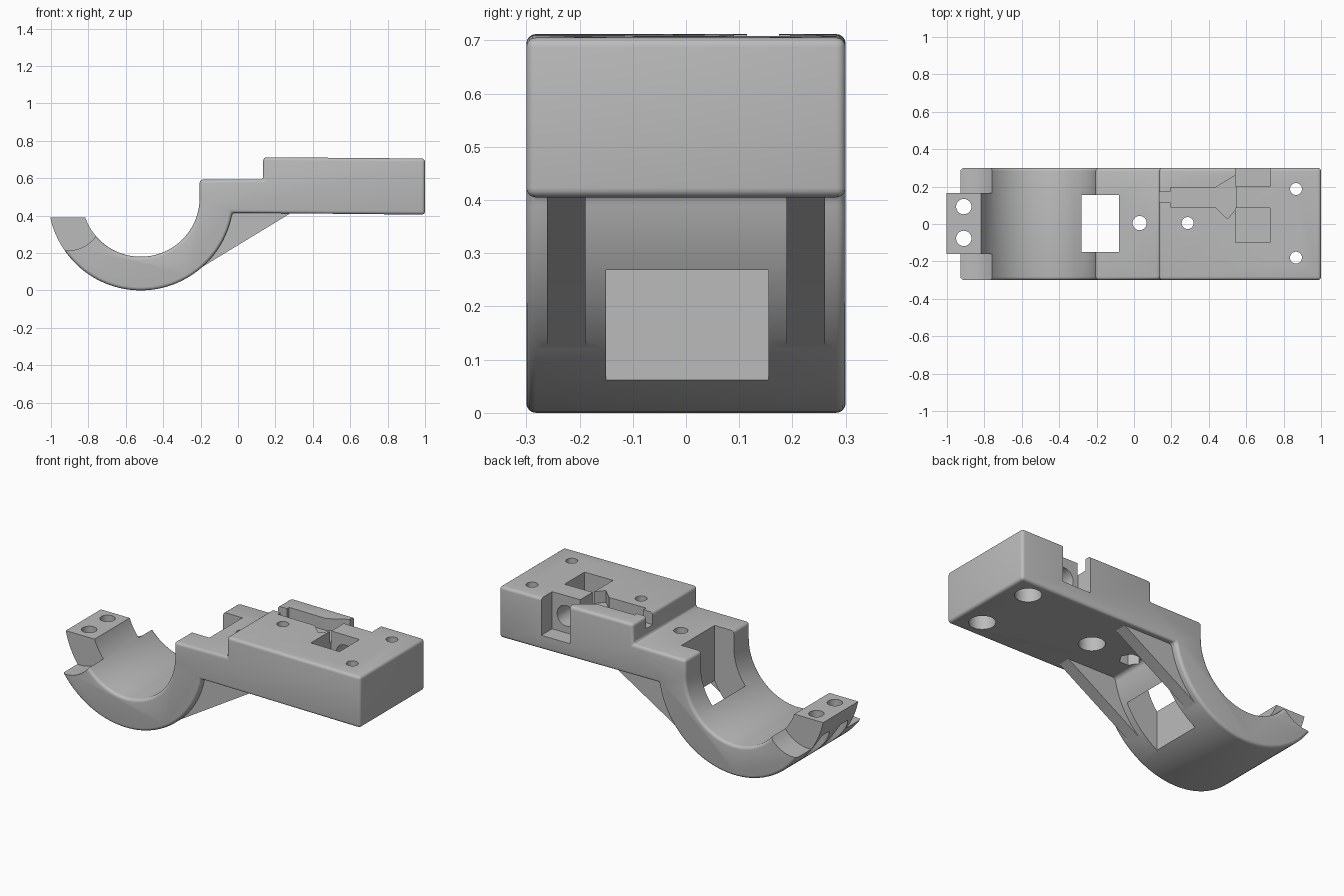
import bpy, bmesh
from math import radians, cos, sin, pi
from mathutils import Matrix, Vector

cube = bpy.data.objects.get("Cube")
if cube:
    bpy.data.objects.remove(cube, do_unlink=True)

grey = bpy.data.materials.new("light grey plastic")
grey.use_nodes = True
GREY = (0.5, 0.5, 0.5, 1)
grey.diffuse_color = GREY
grey.node_tree.nodes["Principled BSDF"].inputs["Base Color"].default_value = GREY


def make(name, bm):
    bmesh.ops.recalc_face_normals(bm, faces=bm.faces[:])
    mesh = bpy.data.meshes.new(name)
    bm.to_mesh(mesh)
    bm.free()
    mesh.materials.append(grey)
    obj = bpy.data.objects.new(name, mesh)
    bpy.context.collection.objects.link(obj)
    return obj


def prism(name, points, axis, lo, hi):
    """Extrude a 2D outline along y (points are x, z) or z (points are x, y)."""
    bm = bmesh.new()
    place = (lambda a, b: (a, lo, b)) if axis == "y" else (lambda a, b: (a, b, lo))
    face = bm.faces.new([bm.verts.new(place(a, b)) for a, b in points])
    out = bmesh.ops.extrude_face_region(bm, geom=[face])
    move = Vector((0, hi - lo, 0)) if axis == "y" else Vector((0, 0, hi - lo))
    bmesh.ops.translate(bm, vec=move, verts=[v for v in out["geom"] if isinstance(v, bmesh.types.BMVert)])
    return make(name, bm)


def box(name, x, y, z):
    return prism(name, [(x[0], y[0]), (x[1], y[0]), (x[1], y[1]), (x[0], y[1])], "z", *z)


def arc(cx, cy, r, start, end, n):
    angles = [radians(start + (end - start) * i / n) for i in range(n + 1)]
    return [(cx + r * cos(a), cy + r * sin(a)) for a in angles]


def rod(name, a, b, r, axis, lo, hi, sides=40):
    return prism(name, arc(a, b, r, 0, 360, sides)[:-1], axis, lo, hi)


def bake(obj):
    """Apply the object's modifiers."""
    graph = bpy.context.evaluated_depsgraph_get()
    mesh = bpy.data.meshes.new_from_object(obj.evaluated_get(graph))
    obj.modifiers.clear()
    obj.data = mesh


def combine(target, tools, operation):
    for tool in tools:
        tool.hide_render = True
        mod = target.modifiers.new("combine", "BOOLEAN")
        mod.operation = operation
        mod.solver = "EXACT"
        mod.object = tool
    bake(target)
    for tool in tools:
        bpy.data.objects.remove(tool, do_unlink=True)


# Side profile: half-round cradle, stepped shelf and thick block
CX, CZ = -0.52, 0.495
profile = arc(CX, CZ, 0.495, -9.3, -180, 56)
profile += arc(CX, CZ, 0.315, -180, 0, 56)
profile += [(-0.205, 0.592), (0.135, 0.592), (0.135, 0.712), (1, 0.705), (1, 0.405)]
body = prism("clamp_body", profile, "y", -0.3, 0.3)
bevel = body.modifiers.new("soft edges", "BEVEL")
bevel.width = 0.02
bevel.segments = 4
bevel.limit_method = "ANGLE"
bevel.angle_limit = radians(40)
bake(body)

# Two support ribs under the shelf
rib = [(0.28, 0.412), (0.28, 0.43), (-0.1, 0.44), (-0.2, 0.12)]
combine(body, [prism("rib", rib, "y", s * 0.225 - 0.036, s * 0.225 + 0.036) for s in (-1, 1)], "UNION")

cuts = [
    # Flat end of the cradle and the two relieved corners beside its tab
    box("end_cut", (-1.2, -0.6), (-0.5, 0.5), (0.39, 0.9)),
    rod("corner_cut", -0.91, 0.4, 0.187, "y", 0.165, 0.4),
    rod("corner_cut", -0.91, 0.4, 0.187, "y", -0.4, -0.16),
    # Window through the cradle wall
    box("window_cut", (-0.28, -0.08), (-0.15, 0.155), (-0.1, 1)),
    # Shelf hole with a hexagonal nut pocket
    rod("shelf_hole", 0.03, 0.005, 0.038, "z", 0.3, 0.8),
    rod("nut_pocket", 0.03, 0.005, 0.058, "z", 0.3, 0.49, 6),
    # Deep pocket, side notch and the bore joining them
    box("pocket", (0.542, 0.727), (-0.1, 0.085), (0.49, 0.9)),
    box("side_notch", (0.542, 0.727), (0.2, 0.4), (0.49, 0.9)),
    rod("cross_bore", 0.635, 0.59, 0.06, "y", 0.03, 0.25),
    # Shallow wire channel that widens into a funnel
    prism("channel", [(0.1, 0.115), (0.195, 0.115), (0.195, 0.09), (0.435, 0.09), (0.5, 0.027),
                      (0.545, 0.08), (0.545, 0.262), (0.435, 0.195), (0.195, 0.195), (0.195, 0.175),
                      (0.1, 0.175)], "z", 0.64, 0.9),
]
# Block screw holes, counterbored from below
for x, y in ((0.287, 0.005), (0.866, 0.187), (0.866, -0.18)):
    cuts.append(rod("screw_hole", x, y, 0.032, "z", 0.2, 0.9))
    cuts.append(rod("counterbore", x, y, 0.07, "z", 0.2, 0.56))
# Tab screw holes, counterbored from below
for y in (0.093, -0.077):
    cuts.append(rod("tab_hole", -0.91, y, 0.041, "z", 0, 0.6))
    cuts.append(rod("tab_counterbore", -0.91, y, 0.068, "z", 0, 0.29))
combine(body, cuts, "DIFFERENCE")

# Smooth curved faces, keep cut edges crisp
bpy.ops.object.select_all(action="DESELECT")
body.select_set(True)
bpy.context.view_layer.objects.active = body
bpy.ops.object.shade_smooth_by_angle(angle=radians(30))
